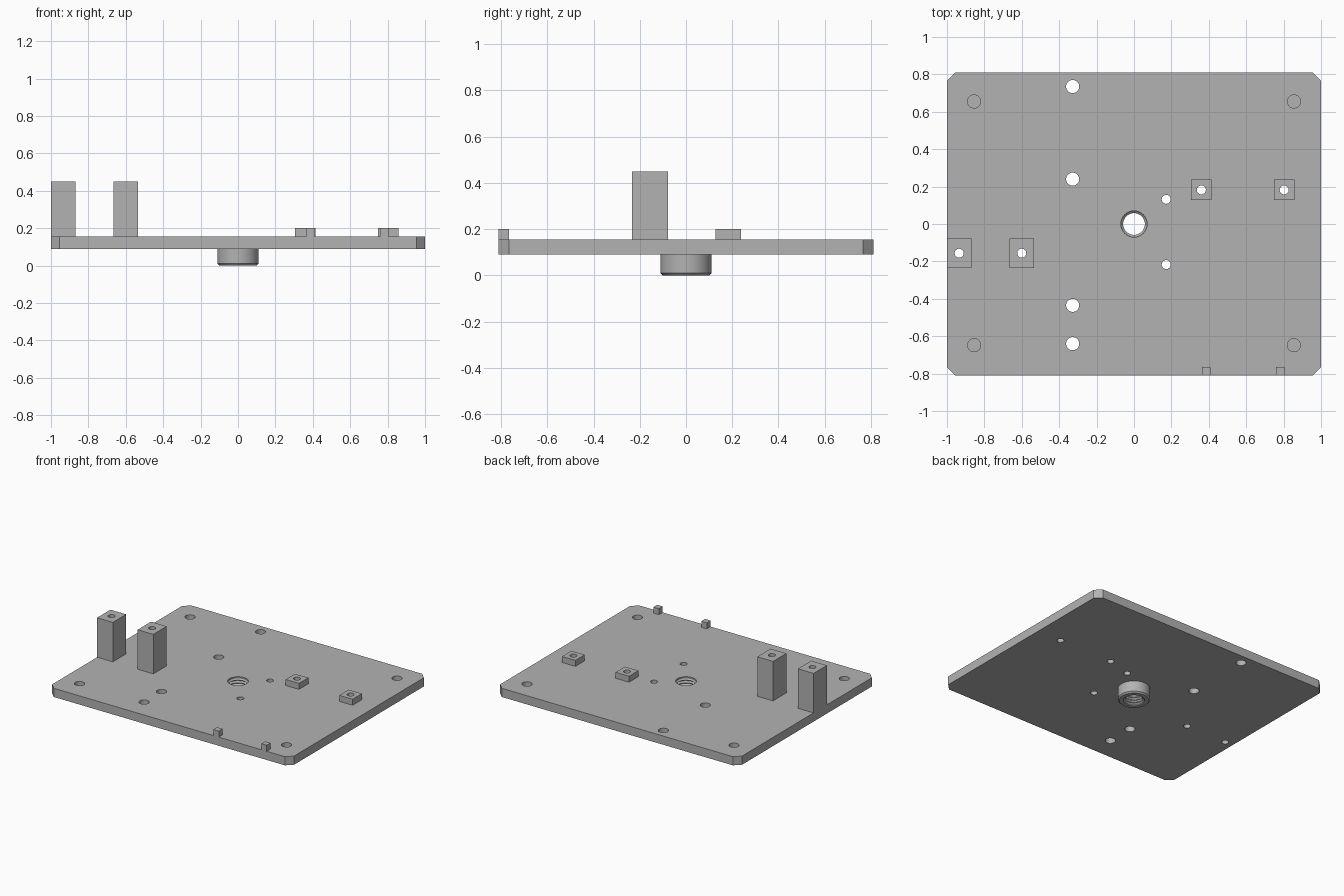
import bpy
import bmesh
from math import cos, sin, pi, radians

cube = bpy.data.objects.get("Cube")
if cube:
    bpy.data.objects.remove(cube, do_unlink=True)

grey = bpy.data.materials.new("grey metal")
grey.use_nodes = True
colour = (0.45, 0.45, 0.45, 1)
grey.diffuse_color = colour
grey.node_tree.nodes["Principled BSDF"].inputs["Base Color"].default_value = colour

BASE, DECK = 0.09, 0.155  # underside and top of the plate


def finish(name, bm):
    bmesh.ops.recalc_face_normals(bm, faces=bm.faces)
    mesh = bpy.data.meshes.new(name)
    bm.to_mesh(mesh)
    bm.free()
    mesh.materials.append(grey)
    obj = bpy.data.objects.new(name, mesh)
    bpy.context.collection.objects.link(obj)
    return obj


def prism(name, outline, z0, z1):
    bm = bmesh.new()
    face = bm.faces.new([bm.verts.new((x, y, z0)) for x, y in outline])
    top = bmesh.ops.extrude_face_region(bm, geom=[face])["geom"]
    verts = [v for v in top if isinstance(v, bmesh.types.BMVert)]
    bmesh.ops.translate(bm, vec=(0, 0, z1 - z0), verts=verts)
    return finish(name, bm)


def block(name, x, y, w, d, z0, z1):
    corners = [(-1, -1), (1, -1), (1, 1), (-1, 1)]
    return prism(name, [(x + i * w / 2, y + j * d / 2) for i, j in corners], z0, z1)


def lathe(name, profile, x=0, y=0, sides=48):
    """Solid of revolution from (radius, height) pairs, capped at both ends."""
    bm = bmesh.new()
    rings = [[bm.verts.new((x + r * cos(2 * pi * k / sides),
                            y + r * sin(2 * pi * k / sides), z))
              for k in range(sides)] for r, z in profile]
    for low, high in zip(rings, rings[1:]):
        for k in range(sides):
            n = (k + 1) % sides
            bm.faces.new((low[k], low[n], high[n], high[k]))
    bm.faces.new(rings[0])
    bm.faces.new(rings[-1])
    return finish(name, bm)


def drill(obj, cutters):
    for cutter in cutters:
        cutter.hide_render = True
        mod = obj.modifiers.new("hole", 'BOOLEAN')
        mod.operation, mod.solver, mod.object = 'DIFFERENCE', 'EXACT', cutter
    bpy.context.view_layer.update()
    graph = bpy.context.evaluated_depsgraph_get()
    mesh = bpy.data.meshes.new_from_object(obj.evaluated_get(graph))
    obj.modifiers.clear()
    obj.data = mesh


def hole(x, y, r, z0=-0.1):
    return lathe("hole_cutter", [(r, z0), (r, 0.6)], x, y, 32)


# Plate with clipped corners
W, D, C = 1.0, 0.81, 0.045
plate = prism("base_plate", [(-W + C, -D), (W - C, -D), (W, -D + C), (W, D - C),
                             (W - C, D), (-W + C, D), (-W, D - C), (-W, -D + C)],
              BASE, DECK)

# Boss under the plate, chamfered at its lower rim
boss = lathe("threaded_boss", [(0.1, 0), (0.11, 0.01), (0.11, BASE)])

# Threaded bore, as a stack of ridges
pitch = 0.02
bore = [(0.072, -0.02), (0.072, 0.005)]
for i in range(7):
    z = 0.015 + i * pitch
    bore += [(0.058, z), (0.07, z + pitch / 2)]
bore += [(0.07, 0.2)]
thread = lathe("thread_cutter", bore)

# Holes through the plate, and blind holes near its corners
large = [hole(-0.328, y, 0.035) for y in (0.735, 0.24, -0.435, -0.64)]
small = [hole(0.172, y, 0.024) for y in (0.132, -0.217)]
blind = [hole(sx * 0.855, y, 0.035, 0.108) for sx in (-1, 1) for y in (0.655, -0.648)]
mounts = {"left_pad_outer": (0.803, 0.182), "left_pad_inner": (0.36, 0.182),
          "right_post_outer": (-0.935, -0.156), "right_post_inner": (-0.6, -0.156)}
bolt = {name: hole(x, y, 0.024) for name, (x, y) in mounts.items()}

# Tall posts and low pads, each with a bolt hole
parts = [plate, boss]
for name, (x, y) in mounts.items():
    if "post" in name:
        part = block(name, x, y, 0.13, 0.157, DECK, 0.45)
    else:
        part = block(name, x, y, 0.11, 0.11, DECK, 0.2)
    drill(part, [bolt[name]])
    parts.append(part)

drill(plate, [thread] + large + small + blind + list(bolt.values()))
drill(boss, [thread])

# Locating tabs on the front edge
for name, x in (("inner_tab", 0.386), ("outer_tab", 0.782)):
    parts.append(block(name, x, -D + 0.0225, 0.045, 0.045, DECK, 0.2))

for cutter in [thread] + large + small + blind + list(bolt.values()):
    bpy.data.objects.remove(cutter, do_unlink=True)

# Smooth the round walls, keep the edges sharp
bpy.ops.object.select_all(action='DESELECT')
for part in parts:
    part.select_set(True)
bpy.context.view_layer.objects.active = plate
bpy.ops.object.shade_smooth_by_angle(angle=radians(30))
